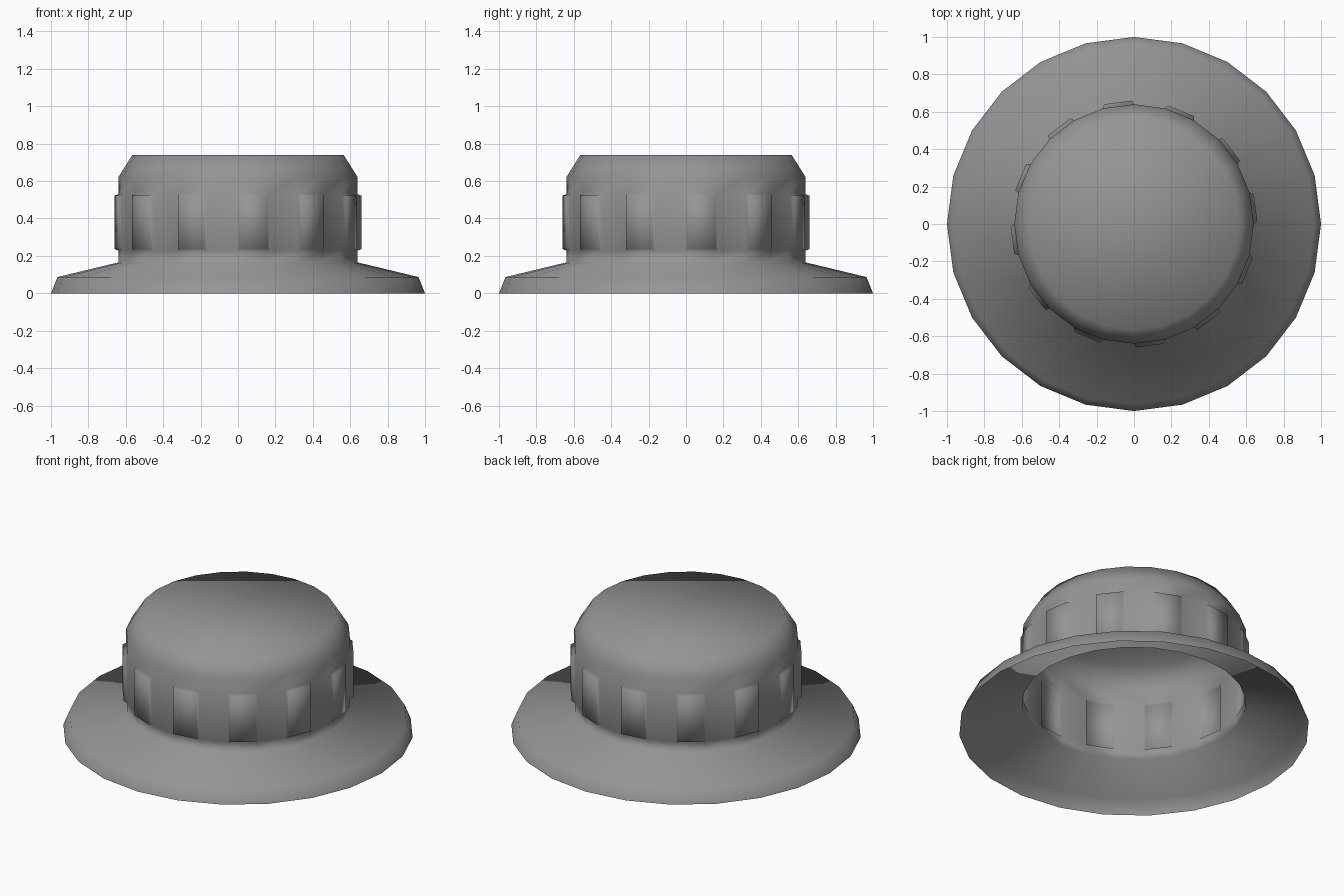
import bpy, bmesh
from math import cos, sin, tau

if "Cube" in bpy.data.objects:
    bpy.data.objects.remove(bpy.data.objects["Cube"], do_unlink=True)

SIDES = 24
# Radius and height: flared skirt, wall with grip band, chamfered crown
PROFILE = [(1, 0), (0.965, 0.087), (0.64, 0.165), (0.64, 0.228),
           (0.64, 0.53), (0.64, 0.62), (0.565, 0.74)]
GRIP_BAND = 3

grey = bpy.data.materials.new("plain_grey")
grey.use_nodes = True
colour = (0.3, 0.3, 0.3, 1)
grey.diffuse_color = colour
grey.node_tree.nodes["Principled BSDF"].inputs["Base Color"].default_value = colour

# Open-bottomed thin shell lathed from the profile
bm = bmesh.new()
rings = [[bm.verts.new((r * cos(tau * i / SIDES), r * sin(tau * i / SIDES), z))
          for i in range(SIDES)] for r, z in PROFILE]
grips = []
for level, (low, high) in enumerate(zip(rings, rings[1:])):
    for i in range(SIDES):
        j = (i + 1) % SIDES
        face = bm.faces.new((low[i], low[j], high[j], high[i]))
        if level == GRIP_BAND and i % 2 == 0:
            grips.append(face)
bm.faces.new(rings[-1])
bm.normal_update()

# Raised grip ribs on every other wall panel
bmesh.ops.inset_individual(bm, faces=grips, thickness=0.008, depth=0.021,
                           use_even_offset=True)
for face in bm.faces:
    face.smooth = True

mesh = bpy.data.meshes.new("knob_shell")
bm.to_mesh(mesh)
bm.free()
mesh.materials.append(grey)
knob = bpy.data.objects.new("knob_shell", mesh)
bpy.context.collection.objects.link(knob)
